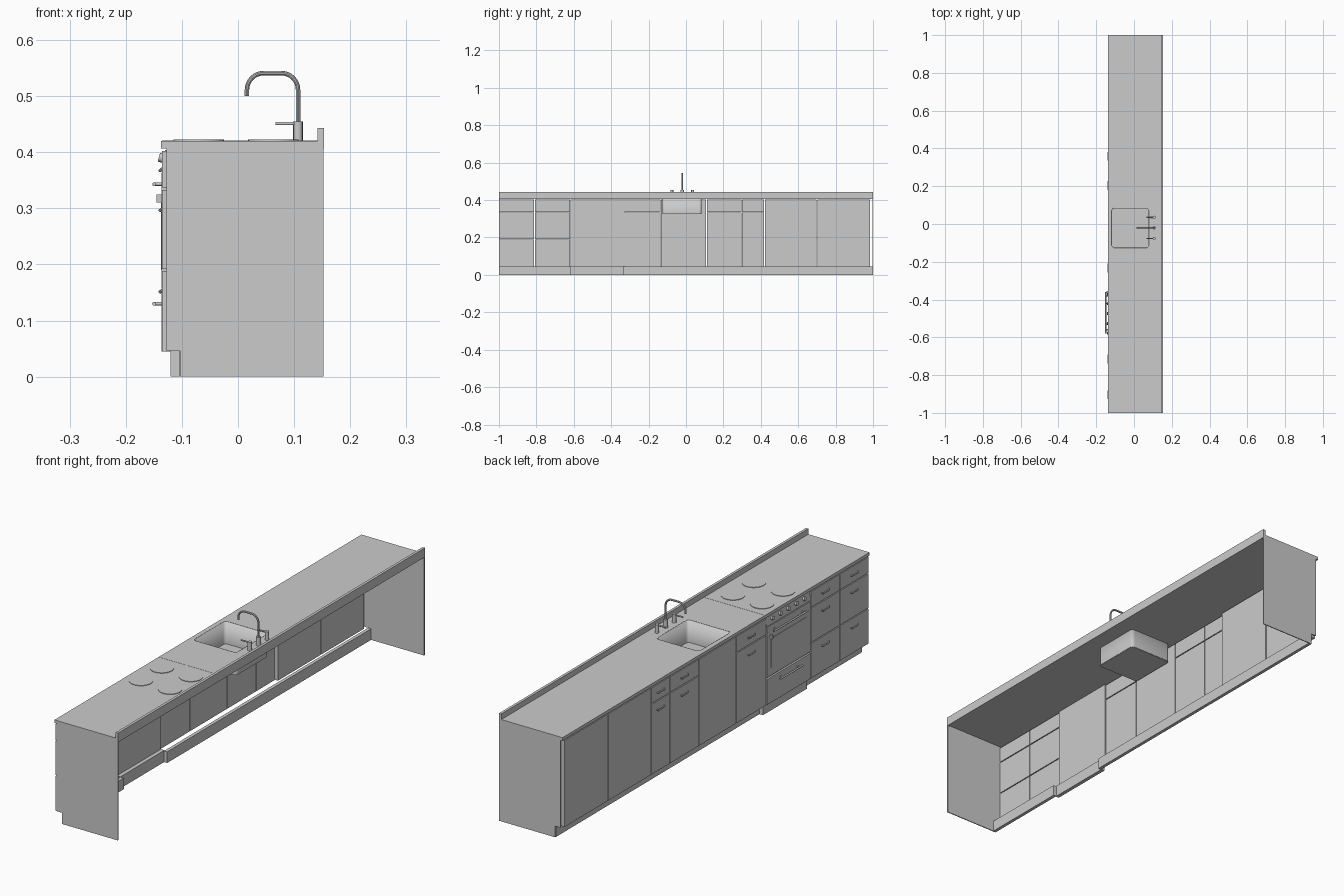
import bpy, math
from mathutils import Vector

if "Cube" in bpy.data.objects:
    bpy.data.objects.remove(bpy.data.objects["Cube"])


def add_mesh(name, verts, faces):
    me = bpy.data.meshes.new(name)
    me.from_pydata(verts, [], faces)
    ob = bpy.data.objects.new(name, me)
    bpy.context.collection.objects.link(ob)
    return ob


def box(name, x0, x1, y0, y1, z0, z1):
    v = [(x, y, z) for x in (x0, x1) for y in (y0, y1) for z in (z0, z1)]
    f = [(0, 1, 3, 2), (4, 6, 7, 5), (0, 4, 5, 1), (2, 3, 7, 6), (0, 2, 6, 4), (1, 5, 7, 3)]
    return add_mesh(name, v, f)


def prism_y(name, profile, y0, y1):
    """Extrude an (x, z) profile along y."""
    n = len(profile)
    v = [(x, y, z) for y in (y0, y1) for x, z in profile]
    f = [(i, (i + 1) % n, n + (i + 1) % n, n + i) for i in range(n)]
    return add_mesh(name, v, f + [tuple(range(n - 1, -1, -1)), tuple(range(n, 2 * n))])


def smooth(ob):
    bpy.ops.object.select_all(action='DESELECT')
    ob.select_set(True)
    bpy.context.view_layer.objects.active = ob
    bpy.ops.object.shade_smooth_by_angle(angle=math.radians(35))


def cyl(name, r, p0, p1, n=20):
    p0, p1 = Vector(p0), Vector(p1)
    d = p1 - p0
    bpy.ops.mesh.primitive_cylinder_add(vertices=n, radius=r, depth=d.length, location=(p0 + p1) / 2,
                                        rotation=d.to_track_quat('Z', 'Y').to_euler())
    ob = bpy.context.object
    ob.name = name
    smooth(ob)
    return ob


def to_mesh(ob):
    bpy.ops.object.select_all(action='DESELECT')
    ob.select_set(True)
    bpy.context.view_layer.objects.active = ob
    bpy.ops.object.convert(target='MESH')
    smooth(bpy.context.object)


def curve_object(name, loops, dims='3D', cyclic=False, **settings):
    cu = bpy.data.curves.new(name, 'CURVE')
    cu.dimensions = dims
    for k, val in settings.items():
        setattr(cu, k, val)
    for pts in loops:
        sp = cu.splines.new('POLY')
        sp.points.add(len(pts) - 1)
        for p, co in zip(sp.points, pts):
            p.co = (*co, 1)
        sp.use_cyclic_u = cyclic
    ob = bpy.data.objects.new(name, cu)
    bpy.context.collection.objects.link(ob)
    return ob


def tube(name, pts, r):
    to_mesh(curve_object(name, [pts], bevel_depth=r, bevel_resolution=3, use_fill_caps=True))


def rounded_rect(x0, x1, y0, y1, r, z=0, n=5):
    pts = []
    for k, (cx, cy) in enumerate([(x1 - r, y1 - r), (x0 + r, y1 - r), (x0 + r, y0 + r), (x1 - r, y0 + r)]):
        for i in range(n + 1):
            a = math.pi / 2 * (k + i / n)
            pts.append((cx + r * math.cos(a), cy + r * math.sin(a), z))
    return pts


# countertop with sink cut-out, and backsplash
SINK = (-0.118, 0.08, -0.126, 0.084)
top = curve_object("countertop", [[(-0.137, -1, 0), (0.142, -1, 0), (0.142, 1, 0), (-0.137, 1, 0)],
                                  rounded_rect(*SINK, 0.014)], '2D', True, fill_mode='BOTH', extrude=0.0065)
top.location.z = 0.4135
to_mesh(top)
box("backsplash", 0.142, 0.153, -1, 1, 0.405, 0.443)

# sink basin
rim, base = rounded_rect(*SINK, 0.014, 0.42), rounded_rect(*SINK, 0.014, 0.327)
n = len(rim)
basin = add_mesh("sink_basin", rim + base,
                 [(i, n + i, n + (i + 1) % n, (i + 1) % n) for i in range(n)] + [tuple(range(n, 2 * n))])
sol = basin.modifiers.new("thickness", 'SOLIDIFY')
sol.thickness = 0.002
smooth(basin)
cyl("sink_drain", 0.012, (-0.02, -0.02, 0.327), (-0.02, -0.02, 0.330))

# tap: base, bent spout and two lever handles
cyl("tap_base", 0.009, (0.107, -0.02, 0.42), (0.107, -0.02, 0.455))
spout = [(0.107, -0.02, 0.45)]
for cx, a0 in ((0.077, 0), (0.046, 90)):
    for i in range(9):
        a = math.radians(a0 + 90 * i / 8)
        spout.append((cx + 0.030 * math.cos(a), -0.02, 0.511 + 0.030 * math.sin(a)))
spout.append((0.016, -0.02, 0.50))
tube("tap_spout", spout, 0.004)
for i, y in enumerate((-0.076, 0.036)):
    cyl(f"tap_handle_{i}", 0.008, (0.107, y, 0.42), (0.107, y, 0.455))
    cyl(f"tap_lever_{i}", 0.003, (0.107, y, 0.451), (0.067, y, 0.451), 12)

# end panels notched for the toe kick
panel = [(-0.103, 0), (0.152, 0), (0.152, 0.41), (-0.127, 0.41), (-0.127, 0.046), (-0.103, 0.046)]
prism_y("end_panel_front", panel, -1, -0.996)
prism_y("end_panel_back", panel, 0.996, 1)

# toe kicks, with a projecting plinth under the oven
box("toe_kick_short", -0.104, -0.09, -0.996, -0.615, 0, 0.046)
box("toe_kick_long", -0.104, -0.09, -0.333, 0.996, 0, 0.046)
box("oven_plinth", -0.12, -0.104, -0.618, -0.33, 0, 0.048)

# door and drawer fronts
XF, XB, G = -0.135, -0.126, 0.002


def front(name, y0, y1, z0, z1, pull=None, back=XB):
    box(name, XF, back, y0 + G, y1 - G, z0, z1)
    if pull:
        c = (y0 + y1) / 2
        tube(name + "_pull", [(XF, c - 0.024, pull), (-0.139, c - 0.019, pull - 0.003),
                              (-0.139, c + 0.019, pull - 0.003), (XF, c + 0.024, pull)], 0.0028)


Z0, Z1 = 0.045, 0.402
for i, (a, b) in enumerate(((-0.998, -0.81), (-0.81, -0.618))):
    for j, (z0, z1, p) in enumerate(((0.337, Z1, 0.37), (0.192, 0.333, 0.299), (Z0, 0.188, 0.154))):
        front(f"drawer_{i}_{j}", a, b, z0, z1, p)
for i, (a, b) in enumerate(((-0.33, -0.135), (0.11, 0.298), (0.298, 0.42))):
    front(f"top_drawer_{i}", a, b, 0.337, Z1, 0.37)
    front(f"cabinet_door_{i}", a, b, Z0, 0.333, 0.299)
front("sink_door", -0.135, 0.11, Z0, Z1)
front("tall_door_0", 0.42, 0.70, Z0, Z1, back=-0.113)
front("tall_door_1", 0.70, 0.985, Z0, Z1, back=-0.113)

# oven: body, doors, sloped control strip, knobs and bar handles
OY0, OY1 = -0.618, -0.33
box("oven_body", -0.128, -0.122, OY0, OY1, Z0, 0.404)
box("oven_door", -0.136, -0.126, OY0 + G, OY1 - G, 0.157, 0.364)
box("oven_window", -0.1375, -0.13, OY0 + 0.03, OY1 - 0.03, 0.19, 0.31)
box("oven_drawer", -0.136, -0.126, OY0 + G, OY1 - G, Z0, 0.150)
prism_y("control_strip", [(-0.137, 0.368), (-0.126, 0.368), (-0.126, 0.404), (-0.130, 0.404)], OY0, OY1)
for i in range(5):
    y = OY0 + 0.04 + i * 0.052
    cyl(f"control_knob_{i}", 0.008, (-0.130, y, 0.388), (-0.141, y, 0.391), 16)
for name, z, y0, y1 in (("oven_door_handle", 0.343, -0.58, -0.36), ("oven_drawer_handle", 0.13, -0.55, -0.40)):
    cyl(name, 0.0035, (-0.1495, y0, z), (-0.1495, y1, z), 12)
    for k, y in enumerate((y0 + 0.02, y1 - 0.02)):
        cyl(f"{name}_post_{k}", 0.003, (-0.135, y, z), (-0.1495, y, z), 12)
box("oven_door_latch", -0.145, -0.135, -0.362, -0.354, 0.31, 0.325)

# cooktop plate edge and burners
box("cooktop_seam", -0.135, 0.142, -0.322, -0.319, 0.415, 0.4206)
for i, (x, y) in enumerate((x, y) for x in (-0.07, 0.063) for y in (-0.532, -0.396)):
    cyl(f"burner_{i}", 0.045, (x, y, 0.418), (x, y, 0.4222), 32)
